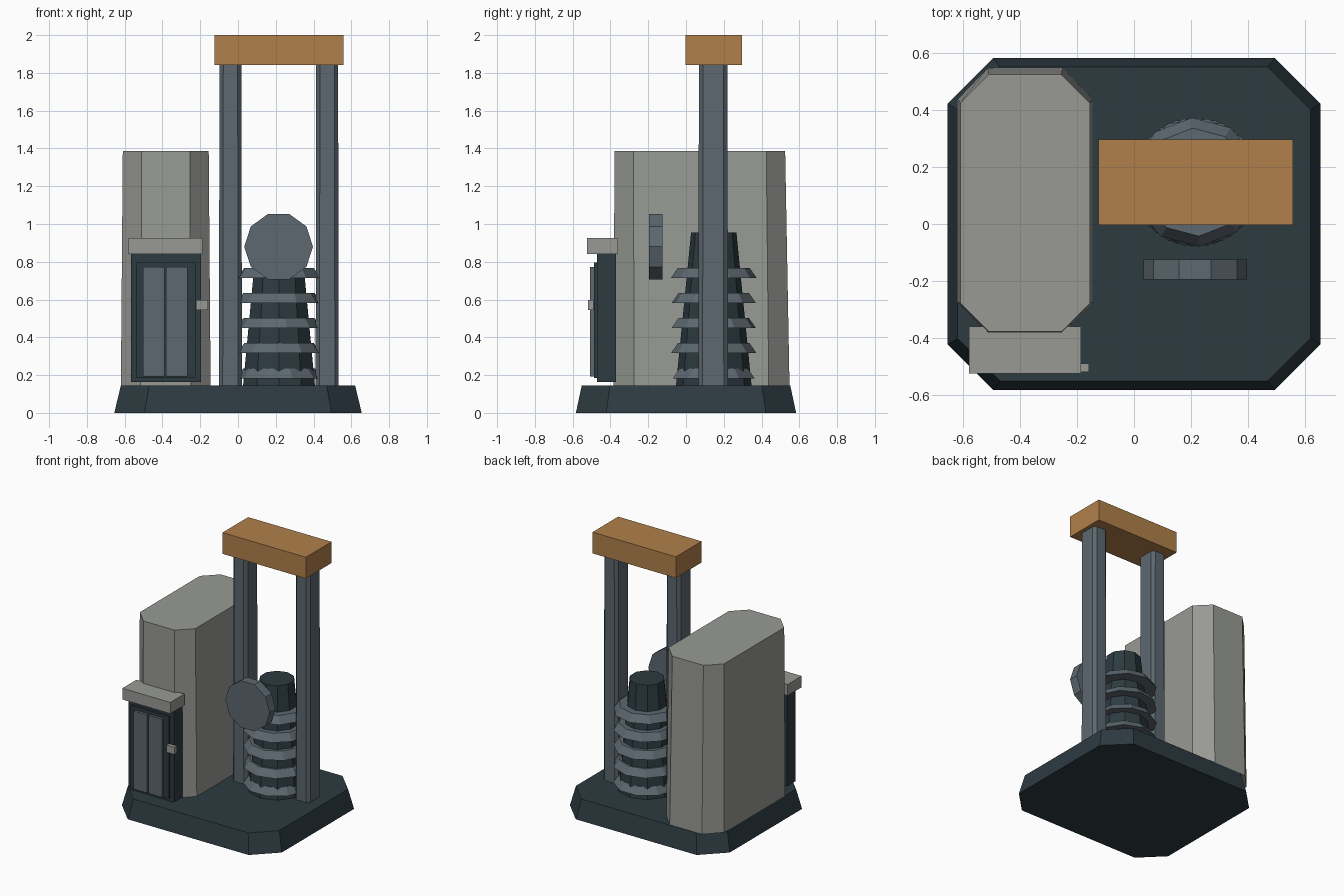
import bpy, bmesh
from math import pi, cos, sin
from mathutils import Matrix, Vector

cube = bpy.data.objects.get("Cube")
if cube:
    bpy.data.objects.remove(cube, do_unlink=True)


def material(name, rgb):
    m = bpy.data.materials.new(name)
    m.use_nodes = True
    m.diffuse_color = (*rgb, 1)
    m.node_tree.nodes["Principled BSDF"].inputs["Base Color"].default_value = (*rgb, 1)
    return m


dark = material("dark slate", (0.026, 0.043, 0.053))
steel = material("steel grey", (0.108, 0.138, 0.160))
stone = material("warm light grey", (0.315, 0.323, 0.300))
copper = material("copper orange", (0.44, 0.215, 0.07))


def loft(name, low, high, mat, matrix=None):
    """Solid between two rings of points with equal counts."""
    bm = bmesh.new()
    a = [bm.verts.new(p) for p in low]
    b = [bm.verts.new(p) for p in high]
    bm.faces.new(a)
    bm.faces.new(b)
    n = len(a)
    for i in range(n):
        j = (i + 1) % n
        bm.faces.new((a[i], a[j], b[j], b[i]))
    if matrix:
        bm.transform(matrix)
    bmesh.ops.recalc_face_normals(bm, faces=bm.faces)
    mesh = bpy.data.meshes.new(name)
    bm.to_mesh(mesh)
    bm.free()
    mesh.materials.append(mat)
    obj = bpy.data.objects.new(name, mesh)
    bpy.context.collection.objects.link(obj)
    return obj


def cut_rect(x0, x1, y0, y1, z, cx, cy):
    """Rectangle with clipped corners at height z."""
    return [(x0 + cx, y0, z), (x1 - cx, y0, z), (x1, y0 + cy, z), (x1, y1 - cy, z),
            (x1 - cx, y1, z), (x0 + cx, y1, z), (x0, y1 - cy, z), (x0, y0 + cy, z)]


def box(name, x0, x1, y0, y1, z0, z1, mat):
    rect = [(x0, y0), (x1, y0), (x1, y1), (x0, y1)]
    return loft(name, [(*p, z0) for p in rect], [(*p, z1) for p in rect], mat)


def ring(r, z, sides=10, turn=0.0):
    return [(r * cos(turn + 2 * pi * i / sides), r * sin(turn + 2 * pi * i / sides), z)
            for i in range(sides)]


FLOOR = 0.145

# Base plinth with sloped sides
loft("base", cut_rect(-0.655, 0.655, -0.583, 0.583, 0, 0.16, 0.16),
     cut_rect(-0.62, 0.62, -0.552, 0.552, FLOOR, 0.15, 0.15), dark)

# Tall tank, tapering slightly upward
loft("tank", cut_rect(-0.62, -0.145, -0.385, 0.548, FLOOR, 0.105, 0.11),
     cut_rect(-0.61, -0.155, -0.378, 0.525, 1.386, 0.10, 0.10), stone)

# Control cabinet on the front of the tank
box("cabinet", -0.567, -0.195, -0.472, -0.37, 0.163, 0.842, dark)
box("cabinet_cap", -0.58, -0.187, -0.525, -0.36, 0.842, 0.925, stone)
box("door_frame", -0.54, -0.225, -0.488, -0.472, 0.185, 0.797, dark)
for side, x in (("right", -0.502), ("left", -0.38)):
    box("door_panel_" + side, x, x + 0.113, -0.507, -0.488, 0.193, 0.772, steel)
box("door_handle", -0.223, -0.158, -0.519, -0.49, 0.545, 0.598, stone)

# Two posts and the cross beam
for side, x in (("right", -0.04), ("left", 0.472)):
    loft("post_" + side, cut_rect(x - 0.061, x + 0.061, 0.066, 0.222, FLOOR, 0.02, 0.022),
         cut_rect(x - 0.058, x + 0.058, 0.068, 0.220, 1.845, 0.02, 0.022), steel)
box("cross_beam", -0.125, 0.558, -0.003, 0.297, 1.843, 2.0, copper)

# Tapered core with stacked flared rings
core_at = Matrix.Translation(Vector((0.217, 0.147, 0)))
loft("core", ring(0.2, FLOOR, turn=pi / 10), ring(0.12, 0.955, turn=pi / 10), dark, core_at)
for i in range(5):
    z = 0.183 + 0.133 * i
    turn = 0.25 * i
    loft(f"core_ring_{i + 1}", ring(0.227, z, turn=turn),
         ring(0.19, z + 0.053, turn=turn), steel, core_at)

# Round dial facing forward
dial_at = Matrix.Translation(Vector((0.215, -0.16, 0.88))) @ Matrix.Rotation(pi / 2, 4, "X")
loft("dial", ring(0.182, -0.035), ring(0.182, 0.035), steel, dial_at)
